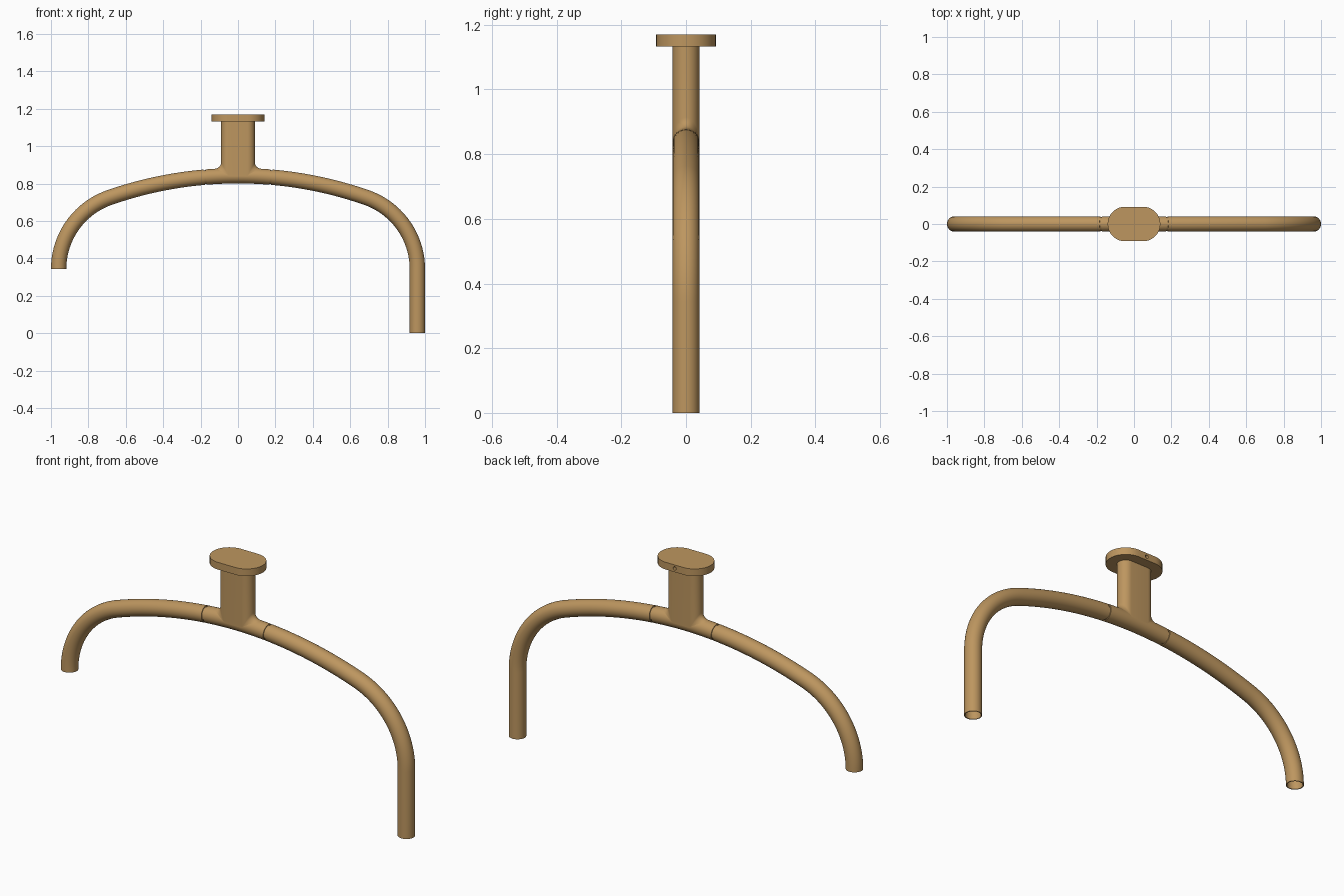
import bpy, bmesh, math

if "Cube" in bpy.data.objects:
    bpy.data.objects.remove(bpy.data.objects["Cube"])

brass = bpy.data.materials.new("brushed brass")
brass.diffuse_color = (0.51, 0.305, 0.115, 1)
brass.use_nodes = True
brass.node_tree.nodes["Principled BSDF"].inputs["Base Color"].default_value = brass.diffuse_color

# Three-centred arch for the tube centreline
TUBE = 0.041
X_END, Z_SPRING, Z_TOP, R1 = 0.959, 0.343, 0.842, 0.405
B = Z_TOP - Z_SPRING
R2 = ((X_END - R1) ** 2 + B * B - R1 * R1) / (2 * (B - R1))
PHI_J = math.atan2(X_END - R1, R2 - B)


def centre(phi):
    """Centreline point; phi is the angle of the normal from vertical."""
    a = abs(phi)
    if a <= PHI_J:
        x, z = R2 * math.sin(a), Z_TOP - R2 + R2 * math.cos(a)
    else:
        x, z = X_END - R1 + R1 * math.sin(a), Z_SPRING + R1 * math.cos(a)
    return math.copysign(x, phi), z, phi


def finish(bm, name, angle=35):
    bmesh.ops.recalc_face_normals(bm, faces=bm.faces)
    me = bpy.data.meshes.new(name)
    bm.to_mesh(me)
    bm.free()
    me.materials.append(brass)
    ob = bpy.data.objects.new(name, me)
    bpy.context.collection.objects.link(ob)
    bpy.ops.object.select_all(action='DESELECT')
    ob.select_set(True)
    bpy.context.view_layer.objects.active = ob
    bpy.ops.object.shade_smooth_by_angle(angle=math.radians(angle))
    return ob


def bridge(bm, rings, closed=False):
    n = len(rings[0])
    pairs = list(zip(rings, rings[1:]))
    if closed:
        pairs.append((rings[-1], rings[0]))
    for a, b in pairs:
        for i in range(n):
            j = (i + 1) % n
            bm.faces.new((a[i], a[j], b[j], b[i]))


def tube(name, path, outer, inner, sides=40):
    """Hollow pipe swept along the path, with an open bore."""
    bm = bmesh.new()

    def ring(p, r):
        x, z, phi = p
        vs = []
        for i in range(sides):
            t = 2 * math.pi * i / sides
            c = r * math.cos(t)
            vs.append(bm.verts.new((x + c * math.sin(phi), r * math.sin(t), z + c * math.cos(phi))))
        return vs
    rings = [ring(p, outer) for p in path] + [ring(p, inner) for p in reversed(path)]
    bridge(bm, rings, closed=True)
    return finish(bm, name)


def arc(p0, p1, n):
    return [centre(p0 + (p1 - p0) * i / n) for i in range(n + 1)]


# Arms: a long right leg, a short left one
PHI_A, PHI_F = math.asin(0.180 / R2), math.asin(0.171 / R2)
half = arc(PHI_A, PHI_J, 12) + arc(PHI_J, math.pi / 2, 28)[1:]
tube("right_arm", half + [(X_END, 0.0, math.pi / 2)], TUBE, 0.0365)
tube("left_arm", [(-x, z, -p) for x, z, p in half], TUBE, 0.0365)

# Tee fitting and the thinner sleeve seen in the joint grooves
tube("tee_fitting", arc(-PHI_F, PHI_F, 12), TUBE, 0.034)
tube("joint_sleeve", arc(-PHI_A * 1.1, PHI_A * 1.1, 12), 0.037, 0.033)


def stadium(half_x, radius, n=20):
    """Points (x, y, nx) round a slot shape."""
    pts = []
    for side in (1, -1):
        for i in range(n + 1):
            t = math.pi * (i / n - 0.5)
            nx = side * math.cos(t)
            pts.append((side * (half_x - radius) + radius * nx, side * radius * math.sin(t), nx))
    return pts


# Stem with a saddle-shaped fillet onto the tube
bm = bmesh.new()
slot = stadium(0.09, TUBE)
FILLET, STEPS = 0.034, 8
rings = []
for k in range(STEPS + 1):
    t = math.pi / 2 * k / STEPS
    ring = []
    for x, y, nx in slot:
        base = Z_TOP - 0.003 + math.sqrt(max(0, TUBE ** 2 - y * y))
        ring.append(bm.verts.new((x + nx * FILLET * (1 - math.sin(t)), y,
                                  base + abs(nx) * FILLET * (1 - math.cos(t)))))
    rings.append(ring)
rings.append([bm.verts.new((x, y, 1.14)) for x, y, nx in slot])
bridge(bm, rings)
finish(bm, "stem", 50)

# Mounting flange
bm = bmesh.new()
rings = [[bm.verts.new((x, y, z)) for x, y, nx in stadium(0.141, 0.092)] for z in (1.133, 1.17)]
bridge(bm, rings)
bm.faces.new(rings[0])
bm.faces.new(rings[1])
flange = finish(bm, "mounting_flange")

# Set screw hole in the back edge of the flange
bpy.ops.mesh.primitive_cylinder_add(vertices=20, radius=0.009, depth=0.06,
                                    location=(0, 0.092, 1.152), rotation=(math.pi / 2, 0, 0))
cutter = bpy.context.object
cutter.name = "screw_hole_cutter"
cutter.data.materials.append(brass)
cutter.hide_render = True
cutter.display_type = 'WIRE'
mod = flange.modifiers.new("screw_hole", 'BOOLEAN')
mod.operation = 'DIFFERENCE'
mod.solver = 'EXACT'
mod.object = cutter
bpy.context.view_layer.objects.active = flange
bpy.ops.object.modifier_apply(modifier=mod.name)
bpy.data.objects.remove(cutter, do_unlink=True)
